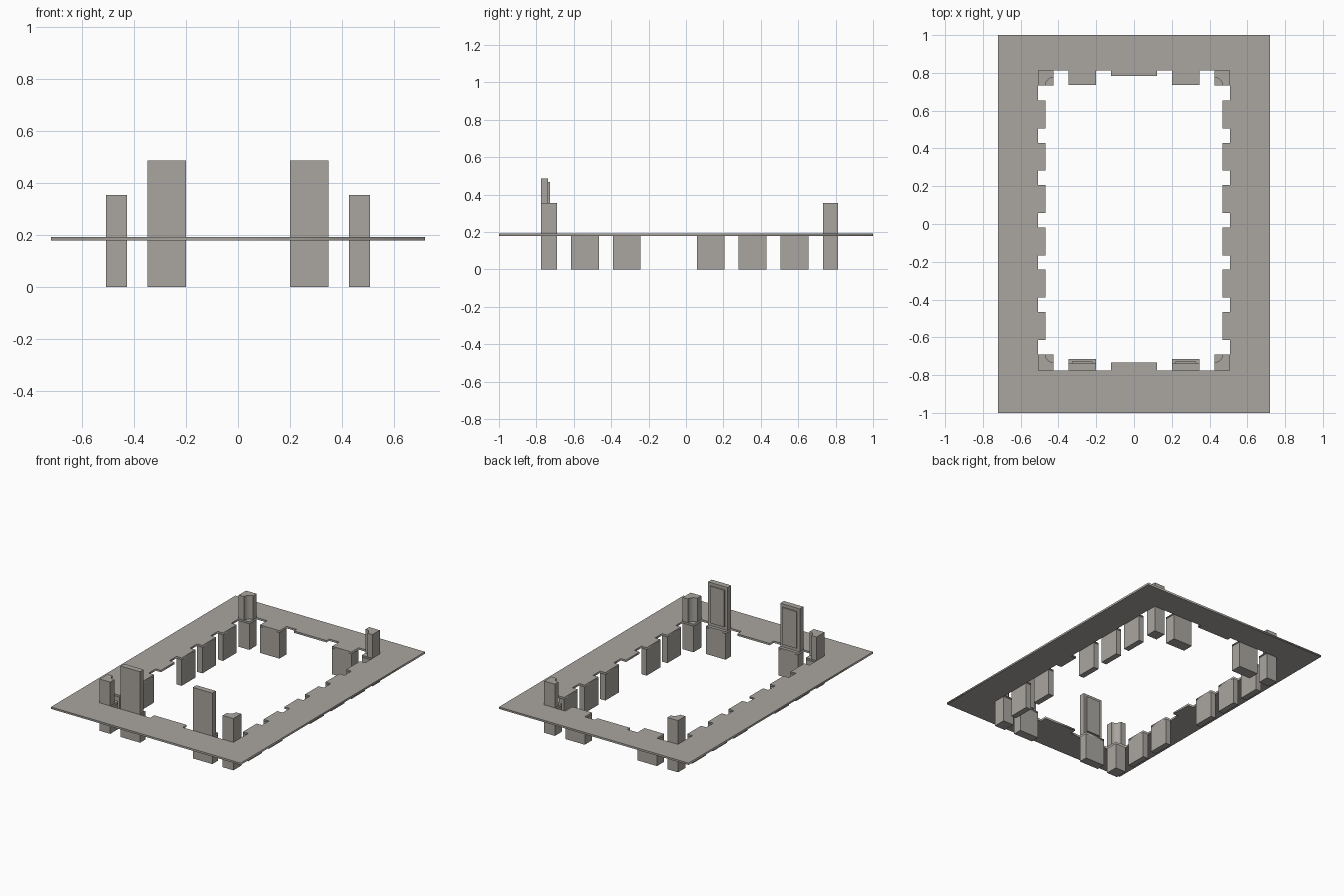
import bpy, bmesh, math

if "Cube" in bpy.data.objects:
    bpy.data.objects.remove(bpy.data.objects["Cube"])

stone = bpy.data.materials.new("warm_grey_stone")
stone.diffuse_color = (0.40, 0.38, 0.35, 1)
stone.use_nodes = True
stone.node_tree.nodes["Principled BSDF"].inputs["Base Color"].default_value = stone.diffuse_color

# Key measurements
Z0, Z1 = 0.179, 0.192            # underside and top of the flat slab
FRONT, BACK, SIDE = -0.776, 0.812, 0.508
TABS = [0.58 - 0.224 * i for i in range(6)]   # side tab centres
DOOR = 3                          # this tab has no pier beneath
HW = 0.074                        # half width of a side pier


def prism(name, pts, z0, z1):
    """Vertical extrusion of an xy outline."""
    bm = bmesh.new()
    face = bm.faces.new([bm.verts.new((x, y, z0)) for x, y in pts])
    new = bmesh.ops.extrude_face_region(bm, geom=[face])["geom"]
    for v in new:
        if isinstance(v, bmesh.types.BMVert):
            v.co.z = z1
    bmesh.ops.recalc_face_normals(bm, faces=bm.faces)
    me = bpy.data.meshes.new(name)
    bm.to_mesh(me)
    bm.free()
    me.materials.append(stone)
    ob = bpy.data.objects.new(name, me)
    bpy.context.collection.objects.link(ob)
    return ob


def box(name, x0, x1, y0, y1, z0, z1):
    return prism(name, [(x0, y0), (x1, y0), (x1, y1), (x0, y1)], z0, z1)


def ordered(a, b):
    return (a, b) if a < b else (b, a)


# Slab: outer rectangle with a tabbed opening
half = [(0.123, -0.732), (0.123, FRONT), (0.2, FRONT), (0.2, -0.715),
        (0.348, -0.715), (0.348, FRONT), (0.427, FRONT), (0.427, -0.69),
        (SIDE, -0.69)]
for c in reversed(TABS):
    half += [(SIDE, c - HW), (0.468, c - HW), (0.468, c + HW), (SIDE, c + HW)]
half += [(SIDE, 0.733), (0.427, 0.733), (0.427, BACK), (0.348, BACK),
         (0.348, 0.735), (0.2, 0.735), (0.2, BACK), (0.123, BACK),
         (0.123, 0.784)]
inner = half + [(-x, y) for x, y in reversed(half)]
outer = [(-0.72, -1), (0.72, -1), (0.72, 1), (-0.72, 1)]

cu = bpy.data.curves.new("slab_outline", 'CURVE')
cu.dimensions = '2D'
cu.fill_mode = 'BOTH'
cu.extrude = (Z1 - Z0) / 2
for loop in (outer, inner):
    sp = cu.splines.new('POLY')
    sp.points.add(len(loop) - 1)
    for p, (x, y) in zip(sp.points, loop):
        p.co = (x, y, 0, 1)
    sp.use_cyclic_u = True
slab = bpy.data.objects.new("slab", cu)
bpy.context.collection.objects.link(slab)
slab.location.z = (Z0 + Z1) / 2
bpy.ops.object.select_all(action='DESELECT')
slab.select_set(True)
bpy.context.view_layer.objects.active = slab
bpy.ops.object.convert(target='MESH')
slab = bpy.context.view_layer.objects.active
slab.data.materials.clear()
slab.data.materials.append(stone)

for s, side in ((-1, "left"), (1, "right")):
    # Side piers under the tabs
    for i, c in enumerate(TABS):
        if i != DOOR:
            x0, x1 = ordered(s * 0.468, s * SIDE)
            box(f"side_pier_{side}_{i}", x0, x1, c - HW, c + HW, 0, Z0)

    # Wide piers at the front and back
    x0, x1 = ordered(s * 0.2, s * 0.348)
    box(f"back_pier_{side}", x0, x1, 0.735, BACK, 0, Z0)
    box(f"front_pier_{side}", x0, x1, FRONT, -0.715, 0, Z0)

    # Tall upper panels at the front, with a raised field on the inner face
    box(f"front_panel_{side}", x0, x1, FRONT, -0.737, Z1, 0.487)
    box(f"front_panel_field_{side}", x0 + 0.02, x1 - 0.02,
        -0.738, -0.728, 0.213, 0.466)

    # Corner posts: square below, scooped inner corner above
    for wall, edge, name in ((FRONT, -0.69, "front"), (BACK, 0.733, "back")):
        x0, x1 = ordered(s * 0.427, s * SIDE)
        y0, y1 = ordered(wall, edge)
        box(f"corner_base_{name}_{side}", x0, x1, y0, y1, 0, Z0)
        d = 1 if wall > edge else -1
        r = 0.042
        pts = [(s * 0.427, wall), (s * SIDE, wall), (s * SIDE, edge)]
        for k in range(9):
            a = math.pi / 2 * k / 8
            pts.append((s * (0.427 + r * math.cos(a)), edge + d * r * math.sin(a)))
        post = prism(f"corner_post_{name}_{side}", pts, Z1, 0.355)
        bpy.ops.object.select_all(action='DESELECT')
        post.select_set(True)
        bpy.context.view_layer.objects.active = post
        bpy.ops.object.shade_smooth_by_angle(angle=math.radians(30))
